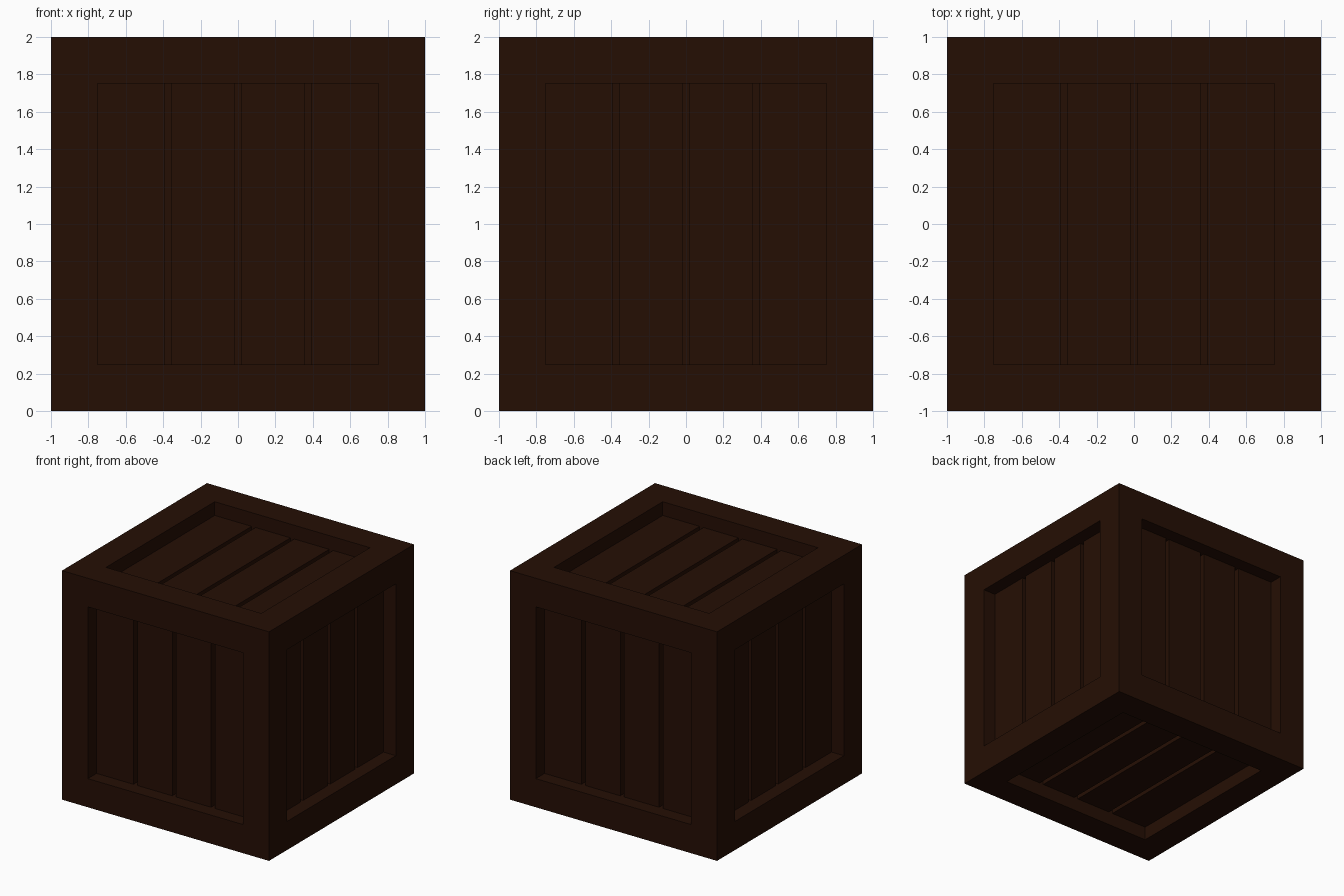
import bpy, bmesh
from math import pi
from mathutils import Matrix, Vector

if "Cube" in bpy.data.objects:
    bpy.data.objects.remove(bpy.data.objects["Cube"])

BORDER, RECESS, GROOVE, GAP = 0.25, 0.12, 0.06, 0.0375
CENTRE = Matrix.Translation((0, 0, 1))

wood = bpy.data.materials.new("dark_wood")
wood.diffuse_color = (0.0185, 0.0045, 0.0012, 1)
wood.use_nodes = True
wood.node_tree.nodes["Principled BSDF"].inputs["Base Color"].default_value = wood.diffuse_color


def add_object(name, bm):
    mesh = bpy.data.meshes.new(name)
    bm.to_mesh(mesh)
    bm.free()
    mesh.materials.append(wood)
    obj = bpy.data.objects.new(name, mesh)
    bpy.context.collection.objects.link(obj)


# Crate frame: a cube with a square recess sunk into every side
bm = bmesh.new()
bmesh.ops.create_cube(bm, size=2, matrix=CENTRE)
panels = bm.faces[:]
bmesh.ops.inset_individual(bm, faces=panels, thickness=BORDER, use_even_offset=True)
for panel in panels:
    normal = panel.normal.copy()
    floor = bmesh.ops.extrude_discrete_faces(bm, faces=[panel])["faces"][0]
    bmesh.ops.translate(bm, verts=floor.verts, vec=-normal * (RECESS + GROOVE))
bmesh.ops.recalc_face_normals(bm, faces=bm.faces)
add_object("crate_frame", bm)


# Four planks with narrow gaps, laid in the top recess and turned to each side
def add_planks(name, turn):
    bm = bmesh.new()
    half = 1 - BORDER
    pitch = half / 2
    for i in range(4):
        x0 = -half + i * pitch + (GAP / 2 if i > 0 else 0)
        x1 = -half + (i + 1) * pitch - (GAP / 2 if i < 3 else 0)
        size = Vector((x1 - x0, 2 * half, GROOVE))
        place = Matrix.Translation(((x0 + x1) / 2, 0, 1 - RECESS - GROOVE / 2))
        bmesh.ops.create_cube(bm, size=1, matrix=CENTRE @ turn @ place @ Matrix.Diagonal(size).to_4x4())
    add_object(name, bm)


upright = Matrix.Rotation(pi / 2, 4, "X")
for i, side in enumerate(("front", "right", "back", "left")):
    add_planks(side + "_planks", Matrix.Rotation(i * pi / 2, 4, "Z") @ upright)
add_planks("top_planks", Matrix.Identity(4))
add_planks("bottom_planks", Matrix.Rotation(pi, 4, "X"))
